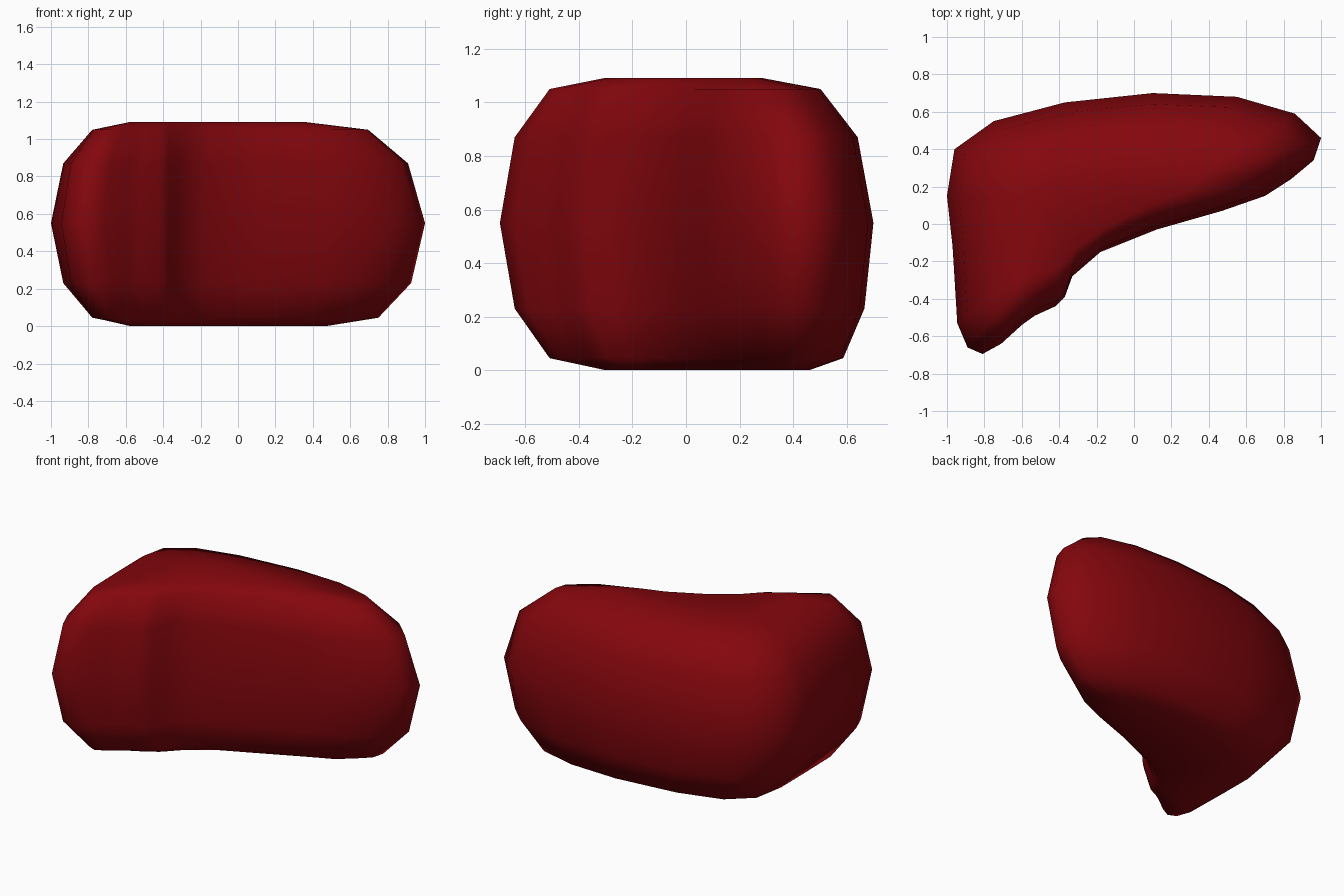
import bpy, bmesh

if "Cube" in bpy.data.objects:
    bpy.data.objects.remove(bpy.data.objects["Cube"])

# Top-view outline of the organ: (x, y) at the widest level
outer = [(1, .46), (.86, .59), (.55, .68), (.1, .70), (-.37, .65), (-.75, .55),
         (-.96, .4), (-1, .15), (-.97, -.12), (-.945, -.53), (-.89, -.66), (-.81, -.695),
         (-.71, -.64), (-.6, -.54), (-.53, -.49), (-.42, -.44), (-.37, -.39), (-.33, -.28),
         (-.18, -.15), (.12, -.03), (.47, .07), (.70, .15), (.84, .24), (.96, .34)]
# Matching outline of the flat bottom
inner = [(.47, .4), (.46, .43), (.3, .46), (.1, .46), (-.25, .42), (-.42, .36),
         (-.5, .25), (-.53, .1), (-.56, -.1), (-.575, -.25), (-.57, -.29), (-.55, -.3),
         (-.53, -.29), (-.49, -.28), (-.46, -.26), (-.41, -.23), (-.37, -.19), (-.3, -.12),
         (-.16, -.02), (.1, .1), (.3, .2), (.4, .27), (.44, .33), (.47, .37)]
# Flat top: the back and right end are rounded off further
inner_top = [(x * .75 if x > 0 else x, .1 + (y - .1) * .5 if y > .1 else y) for x, y in inner]
# Height, blend towards the flat, and which flat
levels = [(0, 1, inner), (.045, .47, inner), (.23, .14, inner), (.55, 0, inner),
          (.87, .14, inner_top), (1.05, .47, inner_top), (1.092, 1, inner_top)]

bm = bmesh.new()
rings = [[bm.verts.new((a[0] + (b[0] - a[0]) * t, a[1] + (b[1] - a[1]) * t, z))
          for a, b in zip(outer, flat)] for z, t, flat in levels]
n = len(outer)
for low, high in zip(rings, rings[1:]):
    for i in range(n):
        j = (i + 1) % n
        bm.faces.new((low[i], low[j], high[j], high[i]))
caps = [bm.faces.new(rings[0][::-1]), bm.faces.new(rings[-1])]
bmesh.ops.triangulate(bm, faces=caps)
bmesh.ops.recalc_face_normals(bm, faces=bm.faces)
for f in bm.faces:
    f.smooth = True

mesh = bpy.data.meshes.new("liver")
bm.to_mesh(mesh)
bm.free()
liver = bpy.data.objects.new("liver", mesh)
bpy.context.collection.objects.link(liver)

# Dark red tissue
mat = bpy.data.materials.new("dark_red")
mat.diffuse_color = (.23, .002, .004, 1)
mat.use_nodes = True
mat.node_tree.nodes["Principled BSDF"].inputs["Base Color"].default_value = mat.diffuse_color
mesh.materials.append(mat)
